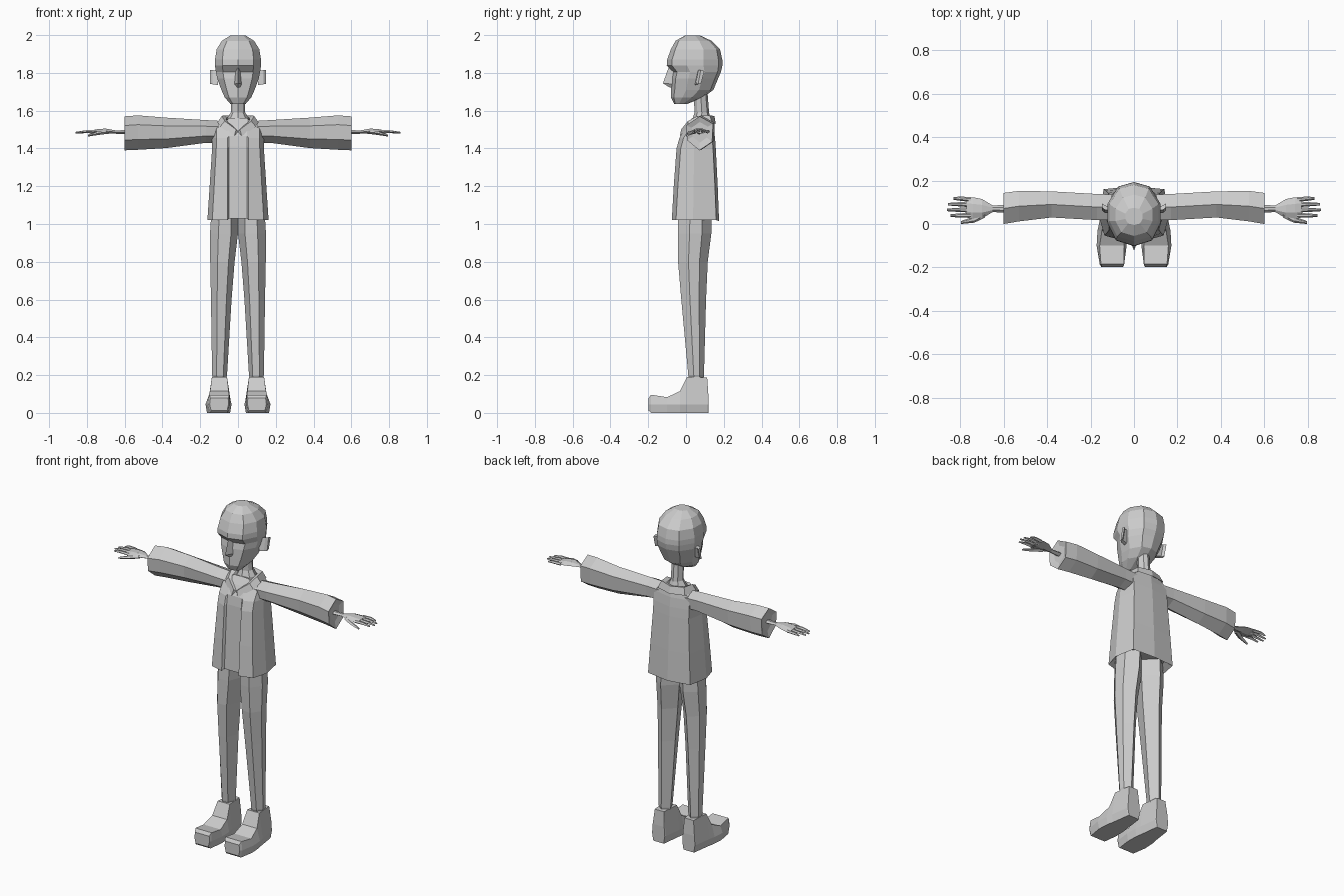
import bpy, bmesh, math
from mathutils import Vector

grey = bpy.data.materials.new("warm grey")
grey.diffuse_color = (0.6, 0.6, 0.6, 1)


def loft(name, rings, side=1, caps=True, closed=True):
    """Skin a list of equal-length point rings; side=-1 mirrors in x."""
    bm = bmesh.new()
    vs = [[bm.verts.new((p[0] * side, p[1], p[2])) for p in r] for r in rings]
    n = len(rings[0])
    for a, b in zip(vs, vs[1:]):
        for i in range(n if closed else n - 1):
            j = (i + 1) % n
            bm.faces.new((a[i], a[j], b[j], b[i]))
    if caps:
        bm.faces.new(vs[0])
        bm.faces.new(vs[-1])
    bmesh.ops.remove_doubles(bm, verts=bm.verts, dist=0.0005)
    bmesh.ops.recalc_face_normals(bm, faces=bm.faces)
    me = bpy.data.meshes.new(name)
    bm.to_mesh(me)
    bm.free()
    me.materials.append(grey)
    ob = bpy.data.objects.new(name, me)
    bpy.context.collection.objects.link(ob)
    return ob


def pair(name, rings, **kw):
    loft("left_" + name, rings, 1, **kw)
    loft("right_" + name, rings, -1, **kw)


def symmetric(half):
    """Complete a half ring that starts and ends on x = 0."""
    return half + [(-x, y, z) for x, y, z in half[-2:0:-1]]


# Head: z, half width, front y, back y
def head_ring(z, w, f, b):
    d = b - f
    return symmetric([(0, f, z), (w * .68, f + d * .09, z), (w, f + d * .36, z),
                      (w, f + d * .66, z), (w * .6, b - d * .07, z), (0, b, z)])


head = [(1.635, .04, -.062, .005), (1.67, .07, -.08, .09), (1.71, .088, -.08, .145),
        (1.77, .11, -.077, .17), (1.805, .117, -.07, .185), (1.84, .122, -.102, .193),
        (1.87, .122, -.1, .192), (1.925, .113, -.08, .18), (1.97, .085, -.055, .135),
        (1.998, .04, -.005, .075)]
loft("head", [head_ring(*h) for h in head])

# Nose
loft("nose", [[(-.012, -.06, 1.835), (0, -.09, 1.835), (.012, -.06, 1.835)],
              [(-.024, -.06, 1.74), (0, -.122, 1.745), (.024, -.06, 1.74)],
              [(-.018, -.06, 1.722), (0, -.085, 1.722), (.018, -.06, 1.722)]])

# Ears
pair("ear", [[(x, y + o, z + dz) for y, z in
              ((.052, 1.74), (.068, 1.745), (.085, 1.81), (.066, 1.815))]
             for x, o, dz in ((.105, -.005, -.005), (.135, 0, 0), (.148, .012, .0))])


# Neck
def neck_ring(z, w, f, b):
    return symmetric([(0, f, z), (w * .7, f + .015, z), (w, (f + b) / 2, z),
                      (w * .6, b - .01, z), (0, b, z)])


loft("neck", [neck_ring(*n) for n in ((1.46, .085, .01, .135), (1.54, .07, .03, .135),
                                      (1.59, .038, .045, .122), (1.72, .035, .04, .112))])


# Jacket body with a recessed front opening
def jacket_ring(z, w, f, b, gap):
    return symmetric([(0, f + gap, z + .01), (.048, f + gap, z + .01), (.056, f, z),
                      (w * .84, f + .022, z), (w, f + (b - f) * .45, z),
                      (w * .86, b - .015, z), (0, b, z - .005)])


jacket = [(1.05, .13, -.04, .14, .01), (1.02, .162, -.075, .175, .015),
          (1.2, .15, -.065, .168, .015), (1.40, .137, -.05, .158, .012),
          (1.455, .137, -.035, .154, .005), (1.51, .135, .0, .148, .002),
          (1.55, .09, .03, .142, .002)]
loft("jacket", [jacket_ring(*j) for j in jacket])

# Folded collar
pair("collar", [[(.0, .125, 1.565), (.0, .15, 1.572), (.0, .158, 1.53)],
                [(.055, .105, 1.565), (.075, .125, 1.575), (.09, .14, 1.535)],
                [(.06, .06, 1.56), (.085, .06, 1.572), (.108, .06, 1.54)],
                [(.045, .02, 1.535), (.07, .01, 1.545), (.095, .01, 1.515)],
                [(.0, -.015, 1.49), (.01, -.026, 1.50), (.02, -.032, 1.465)]])


# Sleeves: pointed-top hexagons along x
def sleeve_ring(x, f, b, lo, hi):
    h, m = hi - lo, (f + b) / 2
    return [(x, m, hi), (x, f, hi - h * .27), (x, f + .005, lo + h * .3), (x, m, lo),
            (x, b - .005, lo + h * .25), (x, b, hi - h * .22)]


sleeve = [(.08, .02, .135, 1.43, 1.545), (.17, .018, .138, 1.43, 1.55),
          (.38, .03, .15, 1.402, 1.563), (.53, .012, .152, 1.393, 1.575),
          (.60, .0, .143, 1.39, 1.57), (.59, .03, .115, 1.43, 1.54)]
pair("sleeve", [sleeve_ring(*s) for s in sleeve])


# Hands: flat palm, four fingers and a thumb
def flat_ring(x, f, b, z, t):
    return [(x, f, z), (x, f * .7 + b * .3, z + t), (x, f * .3 + b * .7, z + t),
            (x, b, z), (x, (f + b) / 2, z - t)]


pair("palm", [flat_ring(*h) for h in ((.56, .05, .09, 1.485, .012),
     (.65, .055, .085, 1.487, .009), (.70, .025, .115, 1.492, .013),
     (.74, .022, .123, 1.49, .013), (.77, .03, .122, 1.488, .009))])
for i, tip in enumerate((.845, .86, .855, .83)):
    y0, y1 = .04 + .024 * i, .039 + .026 * i
    pair(f"finger_{i + 1}", [flat_ring(.75, y0 - .011, y0 + .011, 1.488, .009),
                             flat_ring(.80, y1 - .010, y1 + .010, 1.489, .008),
                             flat_ring(tip, y1 - .006, y1 + .006, 1.484, .004)])
pair("thumb", [flat_ring(.685, .03, .065, 1.487, .009), flat_ring(.735, .006, .035, 1.482, .01),
               flat_ring(.795, .0, .014, 1.468, .005)])


# Trouser legs: z, inner x, outer x, front y, back y
def leg_ring(z, i, o, f, b):
    w, d = o - i, b - f
    return [(i + w * .25, f + d * .04, z), (o - w * .3, f, z), (o, f + d * .35, z),
            (o - w * .06, f + d * .72, z), (i + w * .5, b, z), (i, f + d * .6, z)]


pair("trouser_leg", [leg_ring(*r) for r in (
    (.17, .064, .128, .018, .092), (.2, .058, .137, .012, .095), (.6, .034, .143, -.025, .106),
    (.8, .018, .147, -.042, .115), (.95, .0, .148, -.043, .134), (1.08, .0, .14, -.04, .135))])


# Shoes: y, top z, top inner/outer x, widest inner/outer x, sole inner/outer x
def shoe_ring(y, top, ti, to, wi, wo, z0=.0, mid=.045):
    return [(ti, y, top), (wi, y, mid), (wi + .008, y, z0),
            (wo - .008, y, z0), (wo, y, mid), (to, y, top)]


pair("shoe", [shoe_ring(*s) for s in (
    (.118, .10, .062, .138, .058, .142), (.112, .188, .068, .128, .055, .145),
    (.005, .19, .058, .138, .042, .160), (-.032, .115, .05, .148, .036, .168),
    (-.10, .083, .045, .158, .034, .172), (-.185, .096, .046, .152, .045, .158),
    (-.198, .078, .052, .146, .05, .15, .012))])
